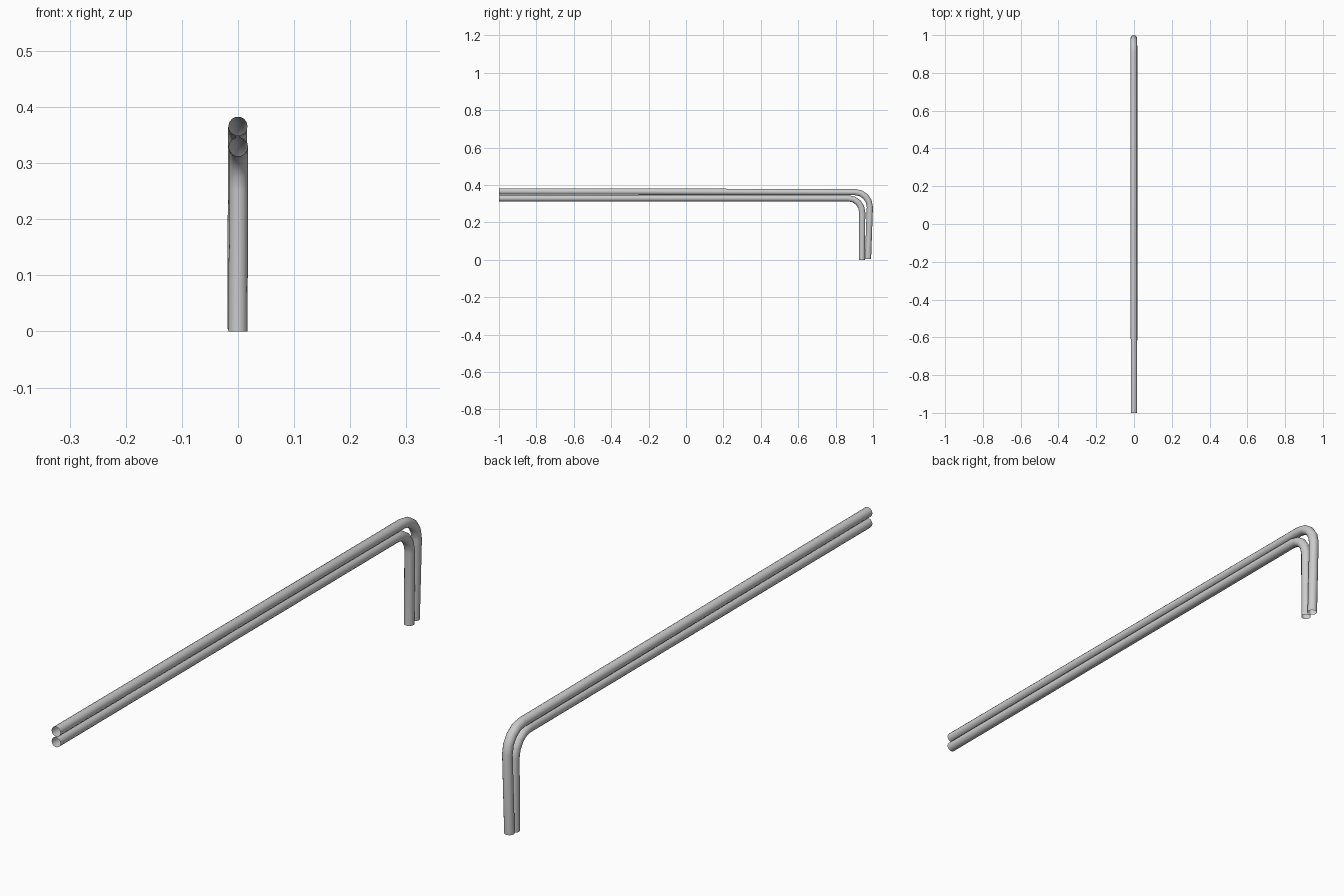
import bpy
from math import sin, cos, pi

if "Cube" in bpy.data.objects:
    bpy.data.objects.remove(bpy.data.objects["Cube"])

RADIUS = 0.017
BEND_STEPS = 4


def pipe(name, start, corner, end, bend):
    """Open round tube: long run along y, rounded elbow, leg going down."""
    x, y, z = corner
    pts = [start]
    for i in range(BEND_STEPS + 1):
        a = pi / 2 * i / BEND_STEPS
        pts.append((x, y - bend + bend * sin(a), z - bend + bend * cos(a)))
    pts.append(end)

    curve = bpy.data.curves.new(name, 'CURVE')
    curve.dimensions = '3D'
    curve.bevel_depth = RADIUS
    curve.bevel_resolution = 5
    curve.use_fill_caps = False
    spline = curve.splines.new('POLY')
    spline.points.add(len(pts) - 1)
    for p, co in zip(spline.points, pts):
        p.co = (*co, 1)
    spline.use_smooth = True
    obj = bpy.data.objects.new(name, curve)
    bpy.context.collection.objects.link(obj)

    # turn the swept curve into a smooth mesh
    bpy.ops.object.select_all(action='DESELECT')
    obj.select_set(True)
    bpy.context.view_layer.objects.active = obj
    bpy.ops.object.convert(target='MESH')
    bpy.ops.object.shade_smooth_by_angle()


# upper / outer pipe, very slightly sloping
pipe("outer_pipe", (0, -1, 0.366), (-0.001, 0.983, 0.362),
     (-0.002, 0.973, 0.004), 0.08)
# lower / inner pipe
pipe("inner_pipe", (0, -1, 0.329), (0.001, 0.942, 0.329),
     (0, 0.941, 0), 0.075)
